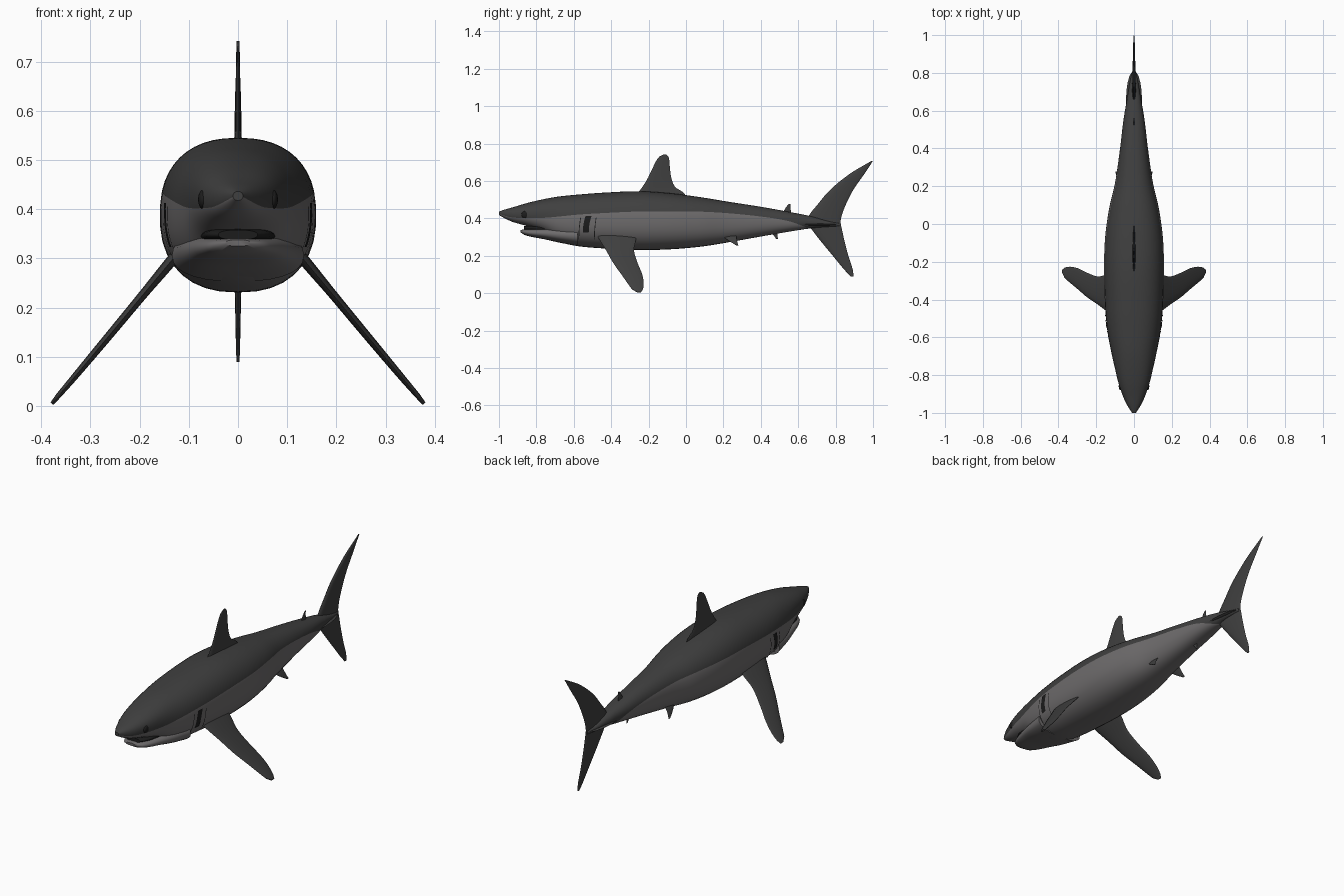
import bpy, bmesh, math
from mathutils import Vector

if "Cube" in bpy.data.objects:
    bpy.data.objects.remove(bpy.data.objects["Cube"])


def material(name, r, g, b):
    m = bpy.data.materials.new(name)
    m.use_nodes = True
    m.diffuse_color = (r, g, b, 1)
    m.node_tree.nodes["Principled BSDF"].inputs["Base Color"].default_value = (r, g, b, 1)
    return m


GREY = material("dark grey skin", 0.05, 0.05, 0.05)
PALE = material("pale belly", 0.155, 0.148, 0.15)
DARK = material("near black", 0.012, 0.012, 0.012)


def sample(rows, key):
    """Smooth interpolation of table rows by their first column."""
    i = 0
    while i < len(rows) - 2 and key > rows[i + 1][0]:
        i += 1
    a, b = rows[i], rows[i + 1]
    p, n = rows[max(i - 1, 0)], rows[min(i + 2, len(rows) - 1)]
    h = b[0] - a[0]
    t = min(max((key - a[0]) / h, 0), 1)
    out = []
    for k in range(1, len(a)):
        ma = (b[k] - p[k]) / (b[0] - p[0]) * h
        mb = (n[k] - a[k]) / (n[0] - a[0]) * h
        out.append((2*t**3 - 3*t*t + 1) * a[k] + (t**3 - 2*t*t + t) * ma
                   + (3*t*t - 2*t**3) * b[k] + (t**3 - t*t) * mb)
    return out


def finish(name, bm, mats, mirror=False):
    bmesh.ops.recalc_face_normals(bm, faces=bm.faces)
    mesh = bpy.data.meshes.new(name)
    bm.to_mesh(mesh)
    bm.free()
    for m in mats:
        mesh.materials.append(m)
    ob = bpy.data.objects.new(name, mesh)
    bpy.context.collection.objects.link(ob)
    bpy.ops.object.select_all(action="DESELECT")
    bpy.context.view_layer.objects.active = ob
    ob.select_set(True)
    bpy.ops.object.shade_smooth_by_angle(angle=math.radians(50))
    if mirror:
        ob.modifiers.new("Mirror", "MIRROR")
    return ob


def loft(name, rings, mats, rule=None, closed=True, mirror=False):
    bm = bmesh.new()
    loops = [[bm.verts.new(p) for p in ring] for ring in rings]
    count = len(loops[0])
    for a, b in zip(loops, loops[1:]):
        for j in range(count if closed else count - 1):
            k = (j + 1) % count
            f = bm.faces.new((a[j], a[k], b[k], b[j]))
            if rule:
                f.material_index = rule(j)
    if closed:
        bm.faces.new(loops[0])
        bm.faces.new(loops[-1])
    return finish(name, bm, mats, mirror)


def spow(v, e):
    return math.copysign(abs(v) ** e, v)


def section(y, top, bot, half, angle, grow=0.0):
    """Point on a slightly squared oval cross-section."""
    return Vector(((half + grow) * spow(math.cos(angle), 0.85), y,
                   (top + bot) / 2 + ((top - bot) / 2 + grow) * spow(math.sin(angle), 0.85)))


def height_angle(z, top, bot):
    s = (2 * z - top - bot) / (top - bot)
    s = min(max(s, -0.99), 0.99)
    return math.asin(spow(s, 1 / 0.85))


# Body: y, top, bottom, half width, height of colour line
BODY = [
    (-1.0, .436, .418, .010, .425), (-.97, .447, .401, .030, .415),
    (-.93, .458, .382, .051, .405), (-.85, .482, .359, .080, .402),
    (-.76, .503, .325, .102, .403), (-.68, .517, .276, .120, .410),
    (-.58, .527, .252, .139, .420), (-.45, .537, .240, .152, .428),
    (-.25, .545, .231, .159, .437), (-.08, .534, .235, .154, .438),
    (.08, .513, .249, .132, .436), (.22, .490, .271, .100, .428),
    (.40, .462, .303, .074, .410), (.55, .435, .329, .056, .385),
    (.67, .411, .347, .036, .345), (.76, .386, .354, .020, .340),
    (.82, .374, .358, .006, .340)]
HALF = 10
rings = []
for i in range(73):
    y = -1 + 1.82 * i / 72
    top, bot, half, line = sample(BODY, y)
    split = height_angle(line, top, bot)
    q = math.pi / 2
    right = [-q + (split + q) * j / HALF for j in range(HALF)]
    right += [split + (q - split) * j / HALF for j in range(HALF)]
    angles = right + [q] + [math.pi - a for a in reversed(right[1:])]
    rings.append([section(y, top, bot, half, a) for a in angles])
loft("body", rings, [GREY, PALE], lambda j: 0 if HALF <= j < 3 * HALF else 1)

# Lower jaw and dark mouth lining: y, top, bottom, half width
JAW = [(-.885, .338, .325, .026), (-.865, .341, .312, .052), (-.82, .345, .300, .074),
       (-.76, .350, .289, .093), (-.68, .355, .271, .115), (-.58, .36, .253, .134)]
MOUTH = [(-.865, .358, .338, .04), (-.82, .362, .335, .066), (-.70, .365, .32, .08)]


def oval(name, table, mat, steps):
    y0, y1 = table[0][0], table[-1][0]
    ys = [y0 + (y1 - y0) * i / steps for i in range(steps + 1)]
    loft(name, [[section(y, *sample(table, y), math.tau * j / 28) for j in range(28)]
                for y in ys], [mat])


oval("lower_jaw", JAW, PALE, 14)
oval("mouth_lining", MOUTH, DARK, 8)


# Gill openings as thin plates lying on the skin
def gill(name, y0, y1, low, high, lean):
    grid = []
    for i in range(3):
        row = []
        for j in range(9):
            z = low + (high - low) * j / 8
            y = y0 + (y1 - y0) * i / 2 + lean * (j / 8) ** 2
            top, bot, half, _ = sample(BODY, y)
            row.append(section(y, top, bot, half, height_angle(z, top, bot), 0.003))
        grid.append(row)
    loft(name, grid, [DARK], closed=False, mirror=True)


gill("gill_patch", -.552, -.52, .325, .412, .015)
gill("gill_slit_front", -.575, -.571, .29, .405, .01)
gill("gill_slit_rear", -.492, -.488, .29, .405, .01)


# Fins: z, x, leading y, trailing y; lens-shaped section across the span
def fin(name, table, thick, mirror=False, steps=20, chord=8):
    z0, z1 = table[0][0], table[-1][0]
    dx = table[-1][1] - table[0][1]
    normal = Vector((z1 - z0, 0, -dx)).normalized()
    longest = max(r[3] - r[2] for r in table)
    out = []
    for i in range(steps + 1):
        z = z0 + (z1 - z0) * i / steps
        x, lead, trail = sample(table, z)
        size = thick * (0.25 + 0.75 * (trail - lead) / longest)
        ring = []
        for j in range(2 * chord):
            a = math.pi * j / chord
            t = (1 - math.cos(a)) / 2
            off = size * math.sin(a) * (1.25 - 0.6 * t)
            ring.append(Vector((x, lead + (trail - lead) * t, z)) + normal * off)
        out.append(ring)
    loft(name, out, [GREY], mirror=mirror)


fin("dorsal_fin", [
    (.50, 0, -.29, .01), (.54, 0, -.255, -.015), (.565, 0, -.235, -.055),
    (.61, 0, -.207, -.077), (.67, 0, -.178, -.086), (.715, 0, -.155, -.09),
    (.735, 0, -.137, -.096), (.742, 0, -.12, -.105)], .009)
fin("tail_fin", [
    (.09, 0, .88, .895), (.125, 0, .847, .892), (.20, 0, .785, .868),
    (.285, 0, .715, .846), (.35, 0, .665, .832), (.38, 0, .645, .826),
    (.42, 0, .66, .834), (.47, 0, .70, .853), (.55, 0, .768, .893),
    (.64, 0, .878, .955), (.708, 0, .993, 1.0)], .010, steps=32)
fin("pectoral_fin", [
    (.005, .378, -.262, -.24), (.015, .37, -.283, -.232), (.05, .340, -.310, -.226),
    (.10, .298, -.345, -.234), (.16, .248, -.388, -.258), (.23, .19, -.428, -.278),
    (.285, .144, -.462, -.268), (.32, .115, -.48, -.27)], .012, mirror=True)
fin("pelvic_fin", [
    (.256, .096, .268, .280), (.285, .082, .222, .272),
    (.325, .058, .17, .27)], .005, mirror=True, steps=8)
fin("second_dorsal_fin", [
    (.41, 0, .48, .565), (.435, 0, .518, .562), (.46, 0, .535, .558),
    (.478, 0, .55, .56)], .005, steps=8)
fin("anal_fin", [
    (.29, 0, .482, .492), (.31, 0, .468, .489), (.345, 0, .43, .495)], .005, steps=8)


# Small rounded parts
def ellipsoid(name, place, scale, mat, mirror=False):
    bm = bmesh.new()
    bmesh.ops.create_uvsphere(bm, u_segments=20, v_segments=12, radius=1)
    for v in bm.verts:
        v.co = Vector(p + s * c for p, s, c in zip(place, scale, v.co))
    finish(name, bm, [mat], mirror)


ellipsoid("eye", (.072, -.86, .42), (.009, .020, .019), DARK, mirror=True)
ellipsoid("tail_keel", (0, .66, .367), (.042, .15, .007), GREY)
